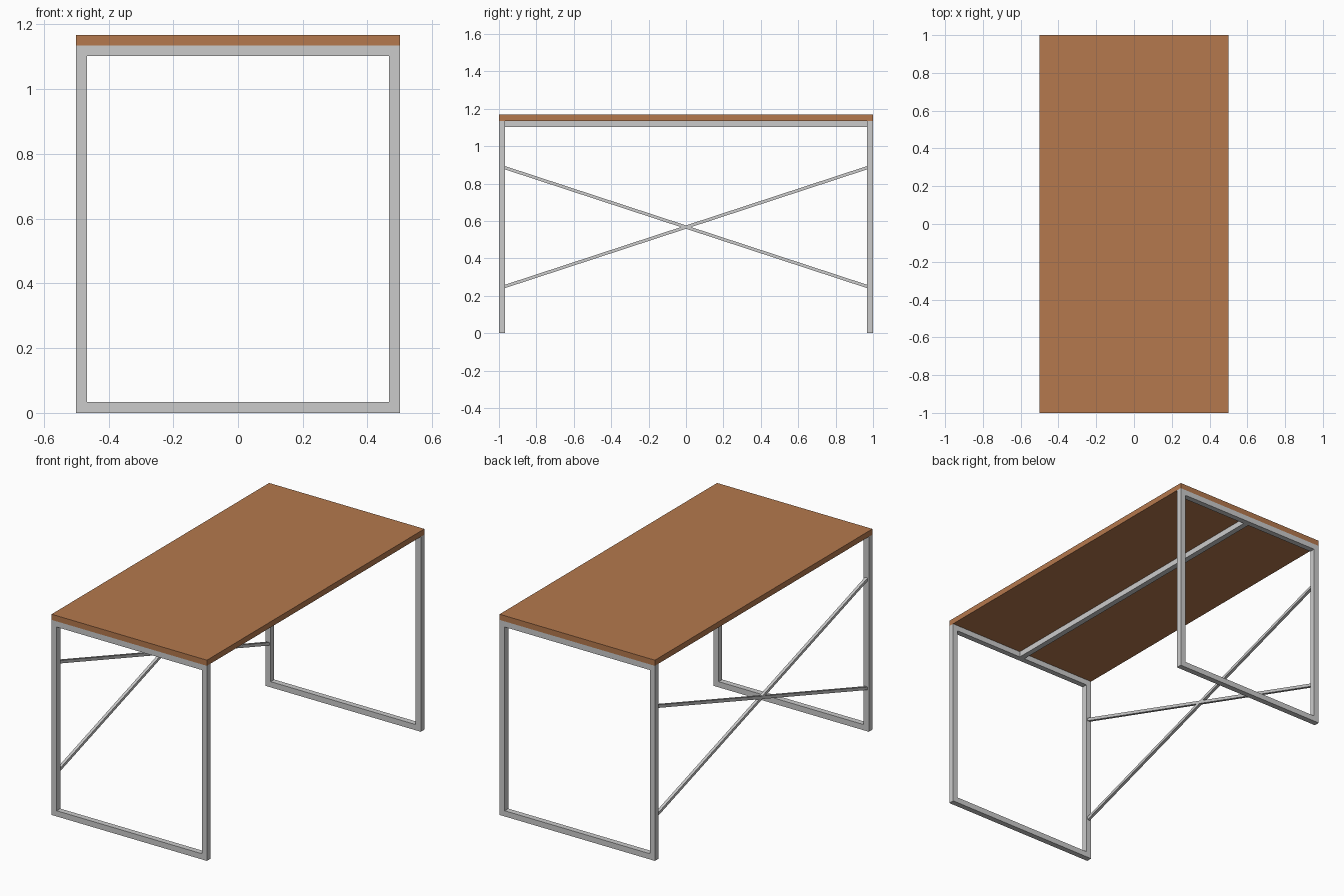
import bpy, bmesh

if "Cube" in bpy.data.objects:
    bpy.data.objects.remove(bpy.data.objects["Cube"])

T = 0.033          # square tube size
H = 1.135          # frame height
TOP = 1.168        # height of the table top surface


def finish(name, bm, color=None):
    bmesh.ops.recalc_face_normals(bm, faces=bm.faces)
    mesh = bpy.data.meshes.new(name)
    bm.to_mesh(mesh)
    bm.free()
    obj = bpy.data.objects.new(name, mesh)
    bpy.context.collection.objects.link(obj)
    if color:
        mat = bpy.data.materials.new(name + "_wood")
        mat.diffuse_color = color
        mat.use_nodes = True
        mat.node_tree.nodes["Principled BSDF"].inputs["Base Color"].default_value = mat.diffuse_color
        mesh.materials.append(mat)
    return obj


def extrude(bm, faces, vec):
    # give flat faces a thickness
    geom = bmesh.ops.extrude_face_region(bm, geom=faces, use_keep_orig=True)["geom"]
    verts = [g for g in geom if isinstance(g, bmesh.types.BMVert)]
    bmesh.ops.translate(bm, verts=verts, vec=vec)


def prism(name, points, vec, color=None):
    bm = bmesh.new()
    face = bm.faces.new([bm.verts.new(p) for p in points])
    extrude(bm, [face], vec)
    return finish(name, bm, color)


def leg_frame(name, y):
    # closed rectangular ring of square tube
    bm = bmesh.new()
    rings = []
    for i in (0, T):
        x = 0.5 - i
        rings.append([bm.verts.new((px, y, pz)) for px, pz in
                      ((-x, i), (x, i), (x, H - i), (-x, H - i))])
    a, b = rings
    faces = [bm.faces.new((a[i], a[(i + 1) % 4], b[(i + 1) % 4], b[i]))
             for i in range(4)]
    extrude(bm, faces, (0, T, 0))
    return finish(name, bm)


# Wooden top
prism("table_top", [(-0.5, -1, H), (0.5, -1, H), (0.5, 1, H), (-0.5, 1, H)],
      (0, 0, TOP - H), (0.46, 0.19, 0.075, 1))

# End frames
leg_frame("front_leg_frame", -1)
leg_frame("back_leg_frame", 1 - T)

# Centre beam under the top
e = 1 - T
h = T / 2
prism("centre_beam", [(-h, -e, H - T), (h, -e, H - T), (h, -e, H), (-h, -e, H)],
      (0, 2 * e, 0))

# Crossed braces on the left side
B = 0.017
x = -0.5 + T / 2 - B / 2
for name, s in (("rising_brace", 1), ("falling_brace", -1)):
    z0, z1 = 0.567 - s * 0.317, 0.567 + s * 0.317
    d = B / 2 * 1.05
    prism(name, [(x, -e, z0 - d), (x, e, z1 - d), (x, e, z1 + d), (x, -e, z0 + d)],
          (B, 0, 0))
